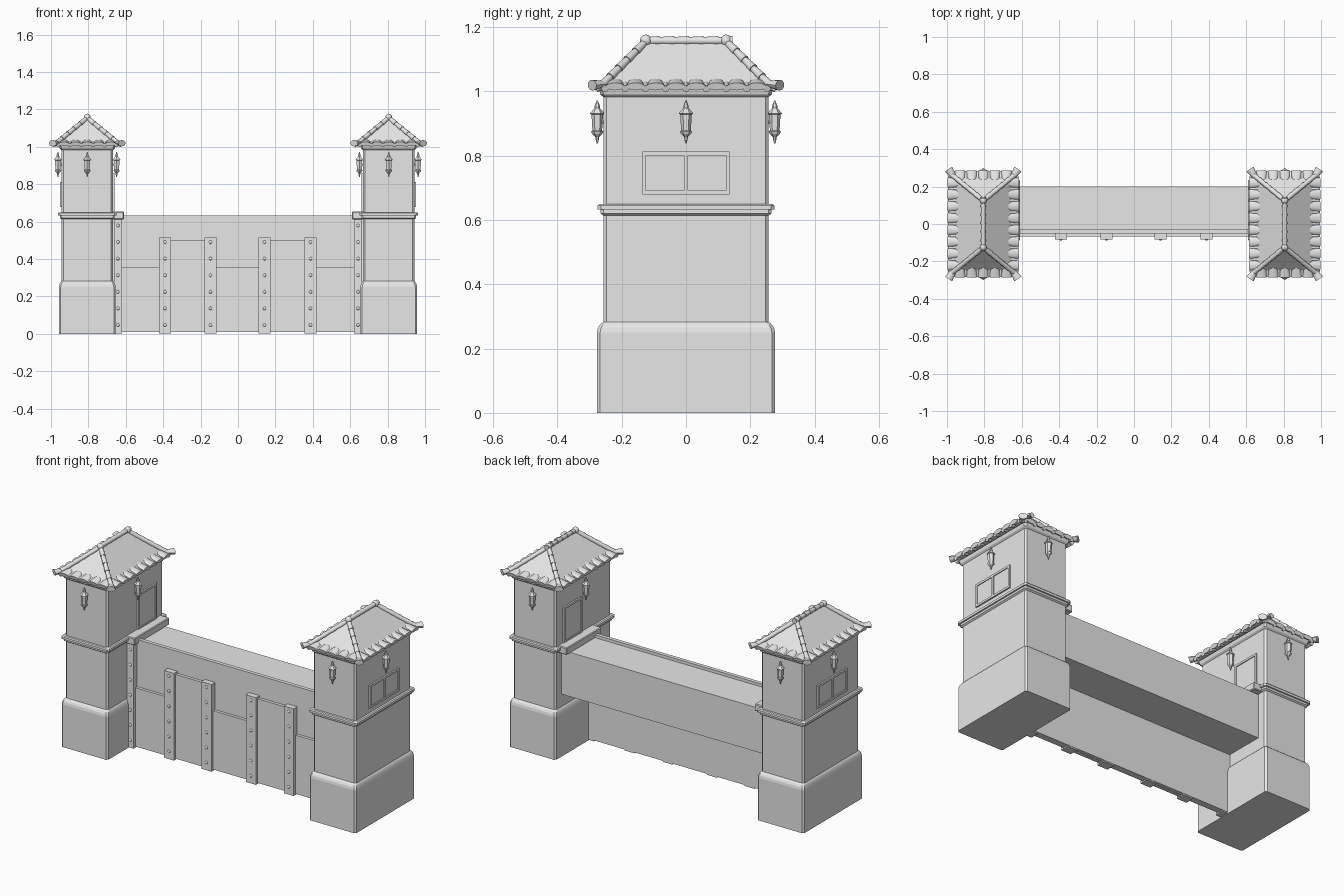
import bpy, bmesh, math
from mathutils import Vector, Matrix

cube = bpy.data.objects.get("Cube")
if cube:
    bpy.data.objects.remove(cube, do_unlink=True)

stone = bpy.data.materials.new("light_grey")
stone.use_nodes = True
GREY = (0.8, 0.8, 0.8, 1)
stone.diffuse_color = GREY
stone.node_tree.nodes["Principled BSDF"].inputs["Base Color"].default_value = GREY


def finish(name, bm, smooth=False):
    """Turn a bmesh into a named object."""
    bmesh.ops.recalc_face_normals(bm, faces=bm.faces)
    mesh = bpy.data.meshes.new(name)
    bm.to_mesh(mesh)
    bm.free()
    mesh.materials.append(stone)
    ob = bpy.data.objects.new(name, mesh)
    bpy.context.collection.objects.link(ob)
    if smooth:
        bpy.ops.object.select_all(action='DESELECT')
        ob.select_set(True)
        bpy.context.view_layer.objects.active = ob
        bpy.ops.object.shade_smooth_by_angle(angle=math.radians(40))
    return ob


def box(bm, x0, x1, y0, y1, z0, z1):
    m = Matrix.Translation(((x0 + x1) / 2, (y0 + y1) / 2, (z0 + z1) / 2))
    size = (abs(x1 - x0), abs(y1 - y0), z1 - z0, 1)
    bmesh.ops.create_cube(bm, size=1, matrix=m @ Matrix.Diagonal(size))


def tube(bm, a, b, r0, r1, flat=1.0, sides=12):
    """Tapered round tile between two points; flat squashes its height."""
    a, b = Vector(a), Vector(b)
    d = (b - a).normalized()
    side = d.cross(Vector((0, 0, 1))).normalized()
    up = side.cross(d)
    rot = Matrix((side, up * flat, d)).transposed().to_4x4()
    bmesh.ops.create_cone(bm, cap_ends=True, segments=sides, radius1=r0, radius2=r1,
                          depth=(b - a).length, matrix=Matrix.Translation((a + b) / 2) @ rot)


def loft(bm, cx, sections, c=0.01):
    """Stack of corner-cut rectangles given as (z, half x, half y)."""
    rings = []
    for z, hx, hy in sections:
        pts = []
        for sx, sy in ((1, 1), (-1, 1), (-1, -1), (1, -1)):
            pair = [(sx * hx, sy * (hy - c)), (sx * (hx - c), sy * hy)]
            pts += pair if sx * sy > 0 else pair[::-1]
        rings.append([bm.verts.new((cx + x, y, z)) for x, y in pts])
    for lo, hi in zip(rings, rings[1:]):
        for i in range(8):
            j = (i + 1) % 8
            bm.faces.new((lo[i], lo[j], hi[j], hi[i]))
    bm.faces.new(rings[0][::-1])
    bm.faces.new(rings[-1])


def turned(bm, x, y, profile, sides=6):
    """Stack of cones following (z, radius) points."""
    for (z0, r0), (z1, r1) in zip(profile, profile[1:]):
        m = Matrix.Translation((x, y, (z0 + z1) / 2))
        bmesh.ops.create_cone(bm, cap_ends=True, segments=sides, radius1=r0, radius2=r1,
                              depth=z1 - z0, matrix=m)


def window(name, wall, out, splits, z0, z1):
    """Thin framed panes on a wall facing x."""
    bm = bmesh.new()
    t, w = out * 0.009, 0.006
    box(bm, wall, wall + out * 0.004, splits[0], splits[-1], z0, z1)
    for y in splits:
        box(bm, wall, wall + t, y - w, y + w, z0 - w, z1 + w)
    for z in (z0, z1):
        box(bm, wall, wall + t, splits[0], splits[-1], z - w, z + w)
    finish(name, bm)


def roof(label, cx):
    # Hipped roof body
    EX, EY, EZ, RY, RZ = 0.162, 0.258, 1.015, 0.125, 1.155
    bm = bmesh.new()
    low = [bm.verts.new((cx + x, y, EZ)) for x, y in ((EX, -EY), (EX, EY), (-EX, EY), (-EX, -EY))]
    r0, r1 = bm.verts.new((cx, -RY, RZ)), bm.verts.new((cx, RY, RZ))
    for f in ((low[0], low[1], r1, r0), (low[1], low[2], r1), (low[2], low[3], r0, r1),
              (low[3], low[0], r0), low[::-1]):
        bm.faces.new(f)
    finish(label + "_roof", bm)

    # Ridge and hip tiles
    bm = bmesh.new()

    def run(a, b, n, r):
        a, b = Vector(a), Vector(b)
        for i in range(n):
            tube(bm, a.lerp(b, i / n), a.lerp(b, min(1.03, (i + 1.2) / n)), r * 0.75, r)

    run((cx, -RY - 0.012, RZ + 0.003), (cx, RY + 0.012, RZ + 0.003), 6, 0.014)
    for sx in (-1, 1):
        for sy in (-1, 1):
            corner = (cx + sx * EX, sy * EY, EZ + 0.008)
            run((cx, sy * RY, RZ), corner, 5, 0.014)
            tube(bm, corner, (cx + sx * 0.185, sy * 0.292, EZ + 0.004), 0.015, 0.024, 0.7)
    for sy in (-1, 1):
        bmesh.ops.create_icosphere(bm, subdivisions=2, radius=0.019,
                                   matrix=Matrix.Translation((cx, sy * RY, RZ + 0.003)))
    finish(label + "_ridge_tiles", bm, True)

    # Eave tiles: broad covers with narrow channels between them
    bm = bmesh.new()

    def eave(n, half, place):
        step = 2 * half / n
        for i in range(n + 1):
            s = -half + i * step
            tube(bm, place(s, -0.03, 0.012), place(s, 0.022, -0.007), 0.007, 0.011)
            if i < n:
                s += step / 2
                tube(bm, place(s, -0.03, 0.016), place(s, 0.026, 0), 0.021, step * 0.46, 0.42)

    for s in (-1, 1):
        eave(8, 0.252, lambda t, o, h: (cx + s * (EX + o), t, EZ + h))
        eave(5, 0.155, lambda t, o, h: (cx + t, s * (EY + o), EZ + h))
    finish(label + "_eave_tiles", bm, True)


LANTERN = [(0.838, 0.002), (0.85, 0.005), (0.858, 0.006), (0.868, 0.016), (0.875, 0.019),
           (0.878, 0.015), (0.928, 0.018), (0.931, 0.023), (0.949, 0.008), (0.955, 0.008),
           (0.972, 0.002)]


def tower(label, s):
    cx, HX, HY = s * 0.806, 0.138, 0.257
    # Flared plinth and shaft
    bm = bmesh.new()
    loft(bm, cx, [(0, .152, .277), (0.25, .152, .277), (0.264, .149, .274),
                  (0.274, .145, .268), (0.283, HX, HY), (1.01, HX, HY)])
    finish(label + "_tower", bm)
    # String course and cornice
    bm = bmesh.new()
    loft(bm, cx, [(0.614, HX, HY), (0.62, .147, .266), (0.632, .147, .266)])
    loft(bm, cx, [(0.632, .156, .275), (0.645, .156, .275), (0.65, .15, .27)])
    loft(bm, cx, [(0.982, HX, HY), (0.99, .147, .266), (1.008, .152, .271)])
    finish(label + "_mouldings", bm)
    # Lanterns on all four walls
    bm = bmesh.new()
    for dx, dy in ((1, 0), (-1, 0), (0, 1), (0, -1)):
        x, y = cx + dx * (HX + 0.019), dy * (HY + 0.019)
        turned(bm, x, y, LANTERN)
        tube(bm, (cx + dx * HX, dy * HY, 0.905), (x, y, 0.905), 0.005, 0.005, sides=6)
    finish(label + "_lanterns", bm)
    # Outer double window and inner door to the walkway
    window(label + "_window", cx + s * HX, s, (-0.13, 0, 0.13), 0.685, 0.807)
    window(label + "_door", cx - s * HX, -s, (0.025, 0.185), 0.656, 0.855)
    roof(label, cx)


for label, s in (("left", 1), ("right", -1)):
    tower(label, s)

# Walkway beam with a low front parapet
bm = bmesh.new()
box(bm, -0.67, 0.67, -0.035, 0.20, 0.355, 0.615)
finish("walkway", bm)
bm = bmesh.new()
box(bm, -0.67, 0.67, -0.05, -0.028, 0.01, 0.632)
finish("gate_wall", bm)

# Lower facing with two raised door leaves
bm = bmesh.new()
box(bm, -0.64, 0.64, -0.067, -0.048, 0.01, 0.355)
for s in (-1, 1):
    box(bm, s * 0.15, s * 0.39, -0.068, -0.047, 0.009, 0.503)
finish("gate_panels", bm)

# Straps and end posts with rivets
straps, rivets = bmesh.new(), bmesh.new()
for x, w, top in ((-0.642, .022, .62), (-0.39, .032, .515), (-0.147, .033, .515),
                  (0.142, .033, .515), (0.388, .032, .515), (0.642, .022, .62)):
    box(straps, x - w, x + w, -0.083, -0.03, 0.003, top)
    z = 0.048
    while z < top - 0.02:
        bmesh.ops.create_uvsphere(rivets, u_segments=10, v_segments=6, radius=0.009,
                                  matrix=Matrix.Translation((x, -0.083, z))
                                  @ Matrix.Diagonal((1, 0.6, 1, 1)))
        z += 0.0885
finish("gate_straps", straps)
finish("gate_rivets", rivets, True)

# Cap beams against each tower
bm = bmesh.new()
for s in (-1, 1):
    box(bm, s * 0.61, s * 0.67, -0.088, 0.235, 0.612, 0.654)
bmesh.ops.bevel(bm, geom=bm.edges[:], offset=0.004, segments=1, affect='EDGES')
finish("cap_beams", bm)
